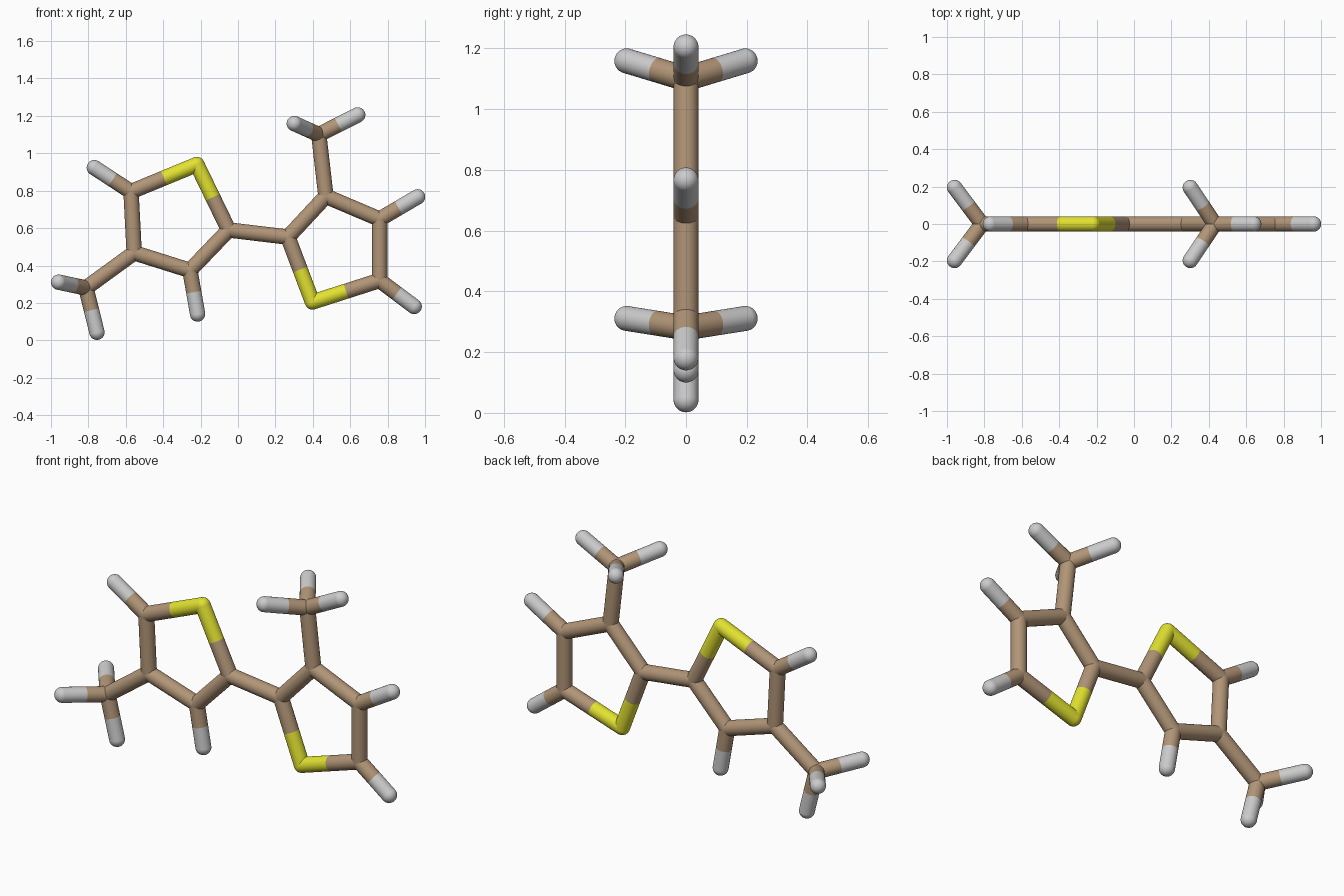
import bpy, bmesh, math
from mathutils import Vector, Matrix

if "Cube" in bpy.data.objects:
    bpy.data.objects.remove(bpy.data.objects["Cube"])

R = 0.041      # stick radius
SEG = 32

def material(name, rgb):
    m = bpy.data.materials.new(name)
    m.diffuse_color = (*rgb, 1)
    m.use_nodes = True
    m.node_tree.nodes["Principled BSDF"].inputs["Base Color"].default_value = m.diffuse_color
    return m

MATS = [material("carbon", (0.44, 0.30, 0.185)),
        material("sulfur", (0.76, 0.76, 0.03)),
        material("hydrogen", (0.8, 0.8, 0.8))]
KIND = {"C": 0, "S": 1, "H": 2}

# Joint positions; the first letter of each name gives the element
ATOMS = {
    # left ring
    "S1": (-0.22, 0, 0.94), "C5": (-0.572, 0, 0.795), "C4": (-0.555, 0, 0.468),
    "C3": (-0.257, 0, 0.374), "C2": (-0.05, 0, 0.59),
    "H5": (-0.768, 0, 0.923), "H3": (-0.216, 0, 0.141),
    # left methyl
    "Ca": (-0.813, 0, 0.28), "Ha1": (-0.754, 0, 0.043),
    "Ha2": (-0.959, 0.195, 0.311), "Ha3": (-0.959, -0.195, 0.311),
    # right ring
    "C2r": (0.267, 0, 0.552), "S1r": (0.398, 0, 0.205), "C5r": (0.757, 0, 0.32),
    "C4r": (0.757, 0, 0.648), "C3r": (0.47, 0, 0.77),
    "H4r": (0.96, 0, 0.767), "H5r": (0.942, 0, 0.181),
    # right methyl
    "Cb": (0.432, 0, 1.1), "Hb1": (0.64, 0, 1.205),
    "Hb2": (0.301, 0.195, 1.159), "Hb3": (0.301, -0.195, 1.159),
}

def half_stick(bm, a, b, mat):
    d = b - a
    rot = Vector((0, 0, 1)).rotation_difference(d).to_matrix().to_4x4()
    mtx = Matrix.Translation((a + b) / 2) @ rot
    n = len(bm.faces)
    bmesh.ops.create_cone(bm, cap_ends=False, segments=SEG, radius1=R, radius2=R,
                          depth=d.length, matrix=mtx)
    bm.faces.ensure_lookup_table()
    for f in bm.faces[n:]:
        f.material_index = mat

def ball(bm, p, mat):
    n = len(bm.faces)
    bmesh.ops.create_uvsphere(bm, u_segments=SEG, v_segments=16, radius=R,
                              matrix=Matrix.Translation(p))
    bm.faces.ensure_lookup_table()
    for f in bm.faces[n:]:
        f.material_index = mat

def fragment(name, bonds, skip=()):
    """Two-tone sticks for each bond, with a round joint at every atom."""
    bm = bmesh.new()
    used = []
    for pair in bonds.split():
        a, b = pair.split("-")
        pa, pb = Vector(ATOMS[a]), Vector(ATOMS[b])
        mid = (pa + pb) / 2
        half_stick(bm, pa, mid, KIND[a[0]])
        half_stick(bm, mid, pb, KIND[b[0]])
        used += [k for k in (a, b) if k not in used]
    for k in used:
        if k not in skip:
            ball(bm, Vector(ATOMS[k]), KIND[k[0]])
    for f in bm.faces:
        f.smooth = True
    me = bpy.data.meshes.new(name)
    bm.to_mesh(me)
    bm.free()
    for m in MATS:
        me.materials.append(m)
    ob = bpy.data.objects.new(name, me)
    bpy.context.collection.objects.link(ob)

# Rings with their hydrogens, link between them, and the side groups
fragment("left_ring", "S1-C5 C5-C4 C4-C3 C3-C2 C2-S1 C5-H5 C3-H3")
fragment("right_ring", "S1r-C5r C5r-C4r C4r-C3r C3r-C2r C2r-S1r C4r-H4r C5r-H5r")
fragment("ring_link", "C2-C2r", skip=("C2", "C2r"))
fragment("left_methyl", "C4-Ca Ca-Ha1 Ca-Ha2 Ca-Ha3", skip=("C4",))
fragment("right_methyl", "C3r-Cb Cb-Hb1 Cb-Hb2 Cb-Hb3", skip=("C3r",))
